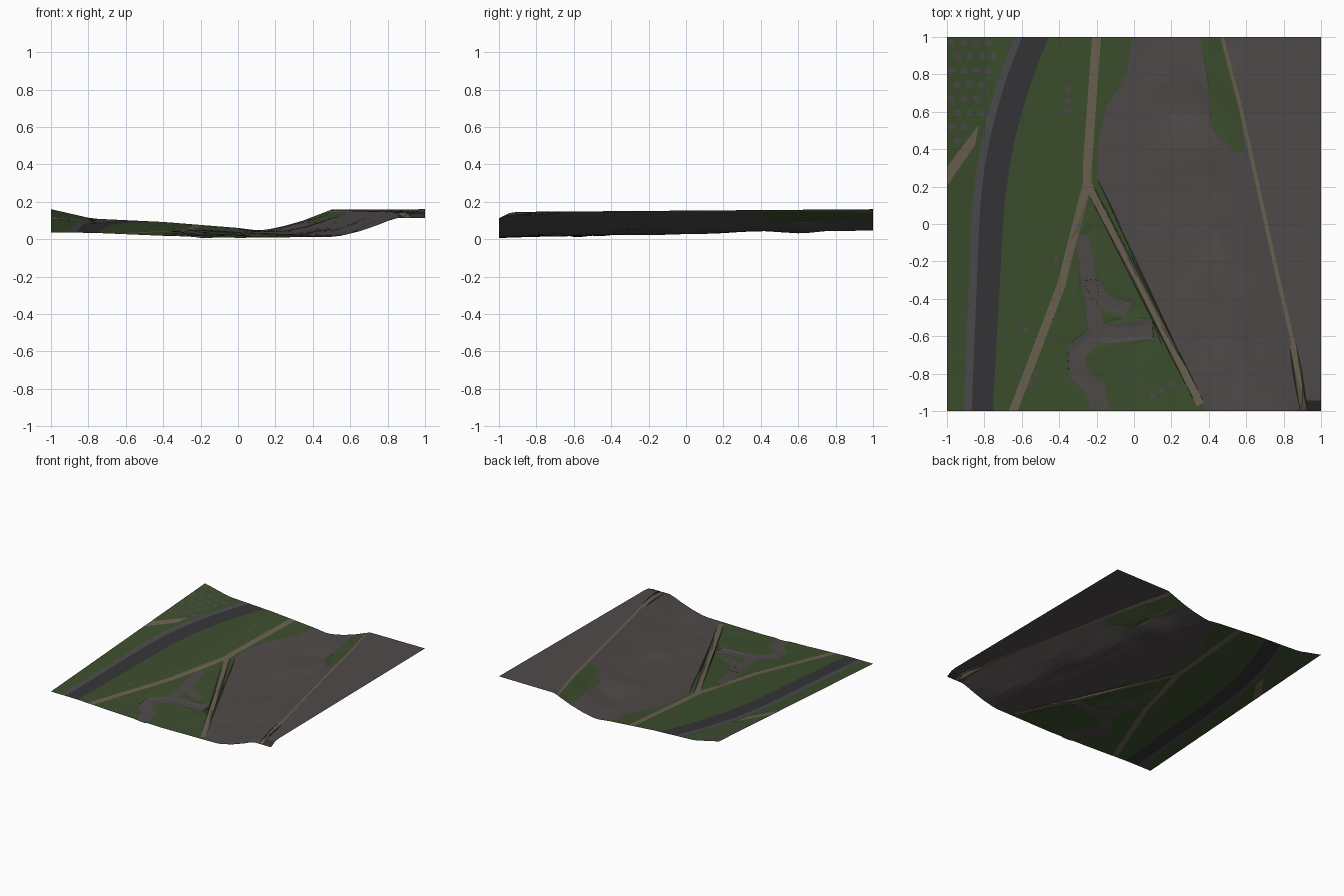
import bpy, math, random
from mathutils import Vector, noise
from mathutils.geometry import delaunay_2d_cdt

if "Cube" in bpy.data.objects:
    bpy.data.objects.remove(bpy.data.objects["Cube"])

random.seed(4)
# Valley section: x, height at the back, height at the front
SECTION = [(-1, .16, .035), (-.78, .11, .034), (-.4, .092, .018), (0, .06, .007), (.12, .045, .013),
           (.24, .068, .042), (.35, .1, .08), (.5, .158, .143), (1, .16, .145)]
GULLY = [(-.28, -.06), (-.24, -.3), (-.16, -.41), (-.03, -.46)]
BEND = [(.1, -.56), (-.2, -.59), (-.31, -.68), (-.3, -.79), (-.21, -.87), (-.17, -1.05)]
LINK = [GULLY[1], BEND[1]]


def near(p, line):
    best = 9
    for a, b in zip(line, line[1:]):
        a, b = Vector(a), Vector(b)
        t = max(0, min(1, (p - a).dot(b - a) / (b - a).length_squared))
        best = min(best, (p - a.lerp(b, t)).length)
    return best


def height(x, y):
    t = (1 - y) / 2
    # the valley drifts to the right towards the front
    prof = [(px + (.41 * t if .1 < px < .9 else 0), zb + (zf - zb) * t) for px, zb, zf in SECTION]
    z = prof[-1][1]
    for (x0, z0), (x1, z1) in zip(prof, prof[1:]):
        if x <= x1:
            z = z0 + (z1 - z0) * max(0, x - x0) / (x1 - x0)
            break
    # rugged ground on the rock slope
    s = (x - prof[3][0]) / (prof[7][0] - prof[3][0])
    if 0 < s < 1:
        amp = .016 * math.sin(math.pi * s) * min(1, (1 - abs(y)) * 4)
        z += amp * noise.noise(Vector((x * 6, y * 4, 1)))
    # shallow stream bed
    d = min(near(Vector((x, y)), l) for l in (GULLY, BEND, LINK))
    z -= .006 * max(0, min(1, 2 - d / .03))
    # broken front right corner
    if x > .85:
        z = min(z, .112 + (y + 1) / 2)
    return max(z, .003)


def ribbon(line, w):
    """Polygon of width w around a polyline."""
    pts = [Vector(p) for p in line]
    left, right = [], []
    for i, p in enumerate(pts):
        d = (pts[min(i + 1, len(pts) - 1)] - pts[max(i - 1, 0)]).normalized()
        n = Vector((-d.y, d.x)) * w / 2
        left.append(tuple(p + n))
        right.append(tuple(p - n))
    return left + right[::-1]


def spot(x, y, r):
    return [(x + r * math.cos(i * math.pi / 3), y + r * math.sin(i * math.pi / 3)) for i in range(6)]


def inside(p, poly):
    hit = False
    for (ax, ay), (bx, by) in zip(poly, poly[1:] + poly[:1]):
        if (ay > p[1]) != (by > p[1]) and p[0] < (bx - ax) * (p[1] - ay) / (by - ay) + ax:
            hit = not hit
    return hit


def road_edge(offset, widen):
    ys = [-1.05 + .15 * i for i in range(15)]
    return [(-.87 + .04 * y + .19 * max(0, y) ** 2 + offset + widen * y, y) for y in ys]


# Parts in order of priority: the first that covers a face owns it
parts = []


def part(name, colour, *polys):
    parts.append((name, (*colour, 1), polys))


GREEN = (.046, .076, .027)
ROCK = (.078, .069, .067)

outer, kerb, inner = road_edge(0, 0), road_edge(.042, 0), road_edge(.17, .015)
part("road_shoulder", (.072, .07, .074), outer + kerb[::-1])
part("asphalt_road", (.036, .035, .038), kerb + inner[::-1])
part("dark_corner", (.035, .032, .03), [(.92, -1.1), (1.1, -1.1), (1.1, -.945), (.92, -.945)])

# Forked path, and the side path at the left edge
fork = (-.25, .22)
part("footpaths", (.15, .12, .085),
     ribbon([(-.197, 1.05), (-.25, .3), (-.25, .18)], .048),
     ribbon([fork, (-.39, -.33), (-.665, -1.05)], .045),
     ribbon([fork, (.355, -.965)], .042),
     [(-1.05, .13), (-1.05, .24), (-.83, .53), (-.85, .42)])

rim = [(.458, 1.05), (.57, .62), (.75, -.2), (.86, -.68)]
part("rim_path", (.14, .115, .075), ribbon(rim, .02), ribbon([(.85, -.65), (.905, -.99)], .035))
part("grass_bank", GREEN, [(.35, 1.05), rim[0], rim[1], (.59, .39), (.55, .375), (.42, .5), (.4, .7)])
part("rock_slope", ROCK, [(0, 1.05), (-.04, .8), (-.15, .62), (-.2, .4), (-.2, .25),
                          (.41, -1.05), (1.1, -1.1), (1.1, 1.1)])
part("stream_bed", ROCK, ribbon(GULLY, .08), ribbon(BEND, .105), ribbon(LINK, .08))

# Bare patches in the grass: staggered rows top left, a few strays elsewhere
spots = [spot(-.975 + .065 * i + .03 * (j % 2), .97 - .075 * j, .021)
         for j in range(8) for i in range(4 - j // 3)]
spots += [spot(-.35, .6 + .06 * i, .02) for i in range(3)]
spots += [spot(random.uniform(-.6, -.4), random.uniform(-.95, 0), .018) for _ in range(4)]
spots += [spot(.1 + .05 * i, -.92 + .03 * i, .018) for i in range(3)]
part("bare_patches", ROCK, *spots)
part("meadow", GREEN, [(-2, -2), (2, -2), (2, 2), (-2, 2)])

# Triangulate the ground with every outline as an edge
N = 40
verts = [Vector((-1 + 2 * i / N, -1 + 2 * j / N)) for i in range(N + 1) for j in range(N + 1)]
edges = []
square = [(-1, -1), (1, -1), (1, 1), (-1, 1)]
for poly in [square] + [p for item in parts[:-1] for p in item[2]]:
    k, n = len(verts), len(poly)
    verts += [Vector(p) for p in poly]
    edges += [(k + i, k + (i + 1) % n) for i in range(n)]
pts, _, tris, *_ = delaunay_2d_cdt(verts, edges, [], 0, 1e-5)
co = [(p.x, p.y, height(p.x, p.y)) for p in pts]

# Hand each triangle to the part that covers it
owned = {name: [] for name, _, _ in parts}
for t in tris:
    a, b, c = (pts[i] for i in t)
    m = (a + b + c) / 3
    area = (b - a).cross(c - a)
    if max(abs(m.x), abs(m.y)) > 1 or abs(area) < 1e-9:
        continue
    for name, _, polys in parts:
        if any(inside(m, p) for p in polys):
            owned[name].append(tuple(t) if area > 0 else tuple(t)[::-1])
            break

# Build one object per part
for name, colour, _ in parts:
    ids = {v: i for i, v in enumerate(sorted({v for t in owned[name] for v in t}))}
    me = bpy.data.meshes.new(name)
    me.from_pydata([co[v] for v in ids], [], [[ids[v] for v in t] for t in owned[name]])
    mat = bpy.data.materials.new(name)
    mat.diffuse_color = colour
    mat.use_nodes = True
    mat.node_tree.nodes["Principled BSDF"].inputs["Base Color"].default_value = mat.diffuse_color
    me.materials.append(mat)
    bpy.context.collection.objects.link(bpy.data.objects.new(name, me))
